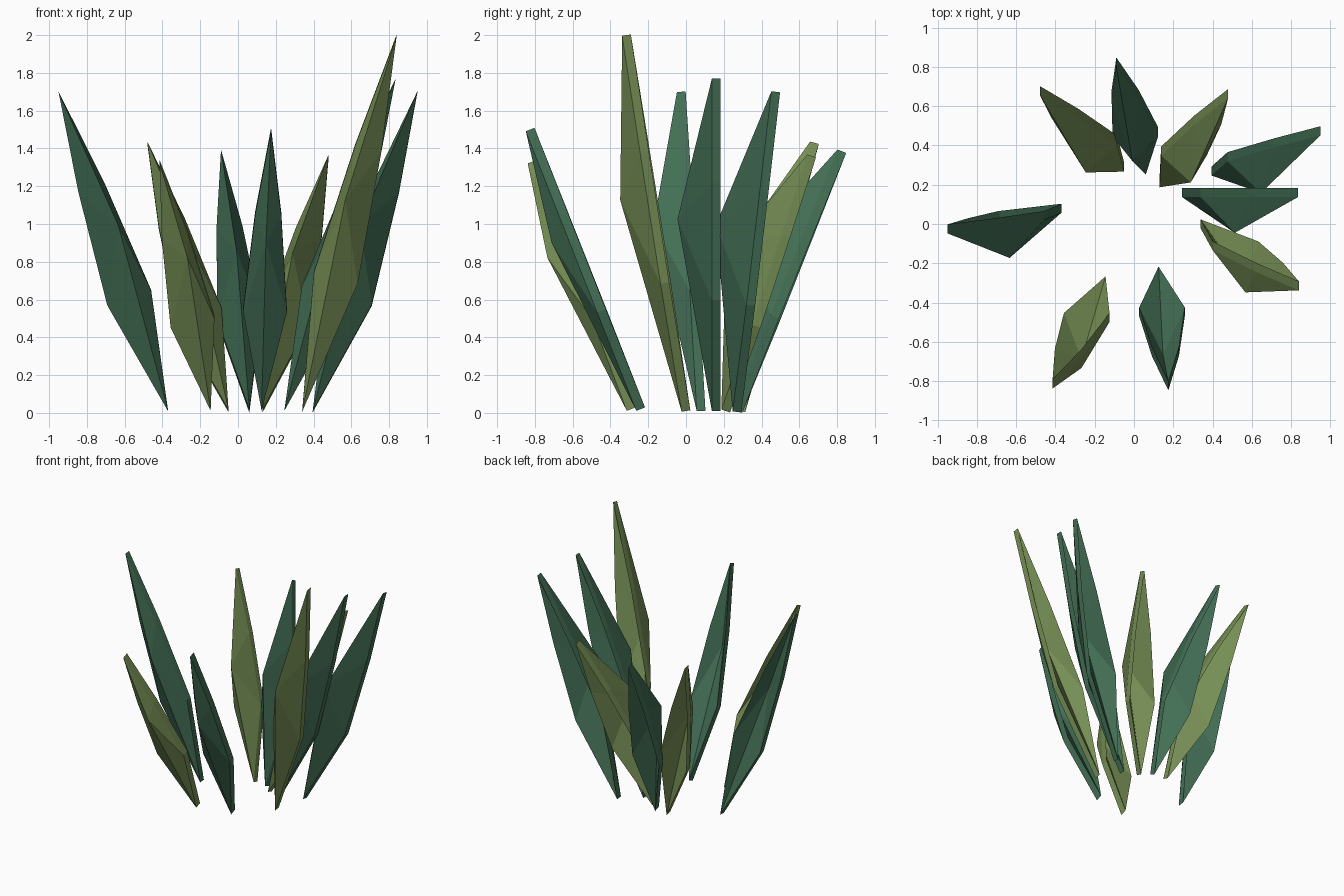
import bpy
import bmesh
from mathutils import Vector

if "Cube" in bpy.data.objects:
    bpy.data.objects.remove(bpy.data.objects["Cube"])


def material(name, colour):
    m = bpy.data.materials.new(name)
    m.diffuse_color = (*colour, 1)
    m.use_nodes = True
    m.node_tree.nodes["Principled BSDF"].inputs["Base Color"].default_value = m.diffuse_color
    return m


GREEN = material("dark_green", (0.055, 0.155, 0.09))
OLIVE = material("olive_green", (0.18, 0.27, 0.09))


def leaf(name, base, tip, mat):
    """Folded blade: flat rim, keel pushed to the front, even thickness."""
    a, b = Vector(base), Vector(tip)
    d = b - a
    side = Vector((1, 0, -d.x / d.z))
    thick = Vector((0, 1, -d.y / d.z)) * 0.023

    def rim(t, w):
        return a + d * t + side * w

    rim_points = [rim(0, 0), rim(0.355, 0.116), rim(0.70, 0.069),
                  rim(1, 0), rim(0.70, -0.069), rim(0.355, -0.116)]
    keel = a + d * 0.455 + Vector((0, -0.182, 0.215))

    bm = bmesh.new()
    front = [bm.verts.new(p - thick) for p in rim_points]
    back = [bm.verts.new(p + thick) for p in rim_points]
    keel_front = bm.verts.new(keel - thick)
    keel_back = bm.verts.new(keel + thick)
    for i in range(6):
        j = (i + 1) % 6
        bm.faces.new((front[i], front[j], keel_front))
        bm.faces.new((back[j], back[i], keel_back))
        bm.faces.new((front[j], front[i], back[i], back[j]))
    bmesh.ops.recalc_face_normals(bm, faces=bm.faces)
    me = bpy.data.meshes.new(name)
    bm.to_mesh(me)
    bm.free()
    me.materials.append(mat)
    ob = bpy.data.objects.new(name, me)
    bpy.context.collection.objects.link(ob)


# Base and tip of every leaf
LEAVES = [
    ((-0.37, 0.08, 0.01), (-0.95, -0.025, 1.70), GREEN),
    ((-0.05, 0.29, 0.01), (-0.48, 0.68, 1.43), OLIVE),
    ((0.06, 0.275, 0.01), (-0.09, 0.825, 1.385), GREEN),
    ((0.13, 0.21, 0.01), (0.48, 0.665, 1.36), OLIVE),
    ((0.395, 0.27, 0.005), (0.95, 0.475, 1.70), GREEN),
    ((0.245, 0.16, 0.01), (0.835, 0.16, 1.77), GREEN),
    ((0.34, 0.0, 0.01), (0.84, -0.315, 2.0), OLIVE),
    ((0.125, -0.24, 0.02), (0.175, -0.825, 1.50), GREEN),
    ((-0.145, -0.29, 0.02), (-0.415, -0.815, 1.33), OLIVE),
]
for n, (base, tip, mat) in enumerate(LEAVES, 1):
    leaf(f"leaf_{n}", base, tip, mat)
